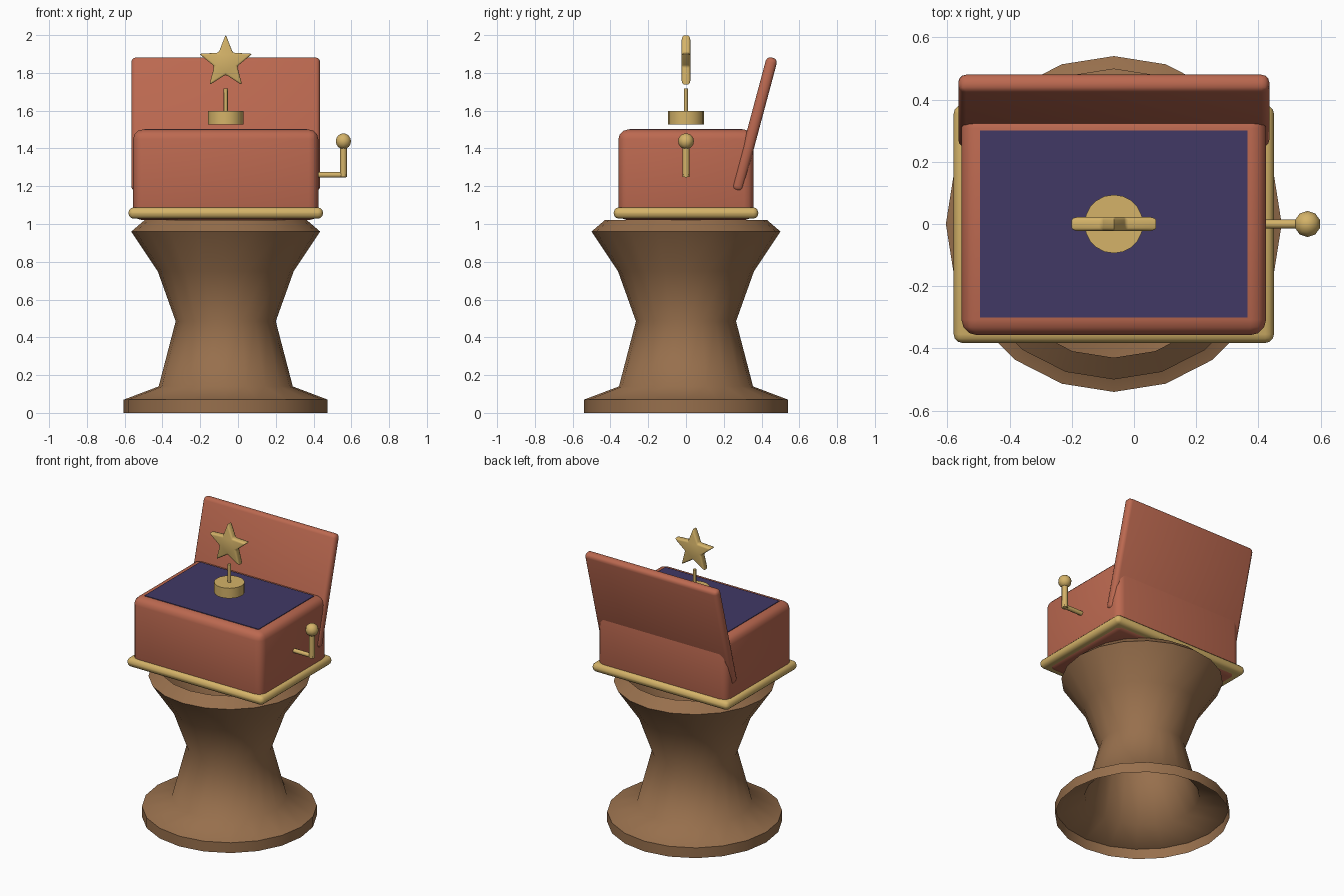
import bpy, bmesh, math
from mathutils import Vector

if "Cube" in bpy.data.objects:
    bpy.data.objects.remove(bpy.data.objects["Cube"])

CX = -0.065  # centre line of the box and pedestal


def material(name, rgb):
    m = bpy.data.materials.new(name)
    m.diffuse_color = (*rgb, 1)
    m.use_nodes = True
    m.node_tree.nodes["Principled BSDF"].inputs["Base Color"].default_value = m.diffuse_color
    return m


WOOD = material("brown wood", (0.31, 0.16, 0.073))
RED = material("terracotta red", (0.50, 0.14, 0.08))
GOLD = material("gold", (0.66, 0.45, 0.14))
NAVY = material("navy velvet", (0.052, 0.04, 0.13))


def finish(ob, name, mat, bevel=0, segments=2, angle=40):
    ob.name = name
    ob.data.materials.append(mat)
    bpy.ops.object.select_all(action='DESELECT')
    ob.select_set(True)
    bpy.context.view_layer.objects.active = ob
    if bevel:
        b = ob.modifiers.new("bevel", 'BEVEL')
        b.width, b.segments = bevel, segments
        bpy.ops.object.modifier_apply(modifier="bevel")
    bpy.ops.object.shade_smooth_by_angle(angle=math.radians(angle))
    return ob


def box(name, mat, loc, size, bevel=0, segments=2, tilt=0):
    bpy.ops.mesh.primitive_cube_add(size=1, location=loc)
    ob = bpy.context.object
    ob.scale = size
    bpy.ops.object.transform_apply(location=False, rotation=False, scale=True)
    ob.rotation_euler.x = tilt
    return finish(ob, name, mat, bevel, segments)


def rod(name, mat, a, b, r, sides):
    a, b = Vector(a), Vector(b)
    bpy.ops.mesh.primitive_cylinder_add(vertices=sides, radius=r, depth=(b - a).length,
                                        location=(a + b) / 2)
    ob = bpy.context.object
    ob.rotation_euler = (b - a).to_track_quat('Z', 'Y').to_euler()
    return finish(ob, name, mat, angle=50)


def from_bmesh(bm, name):
    me = bpy.data.meshes.new(name)
    bm.to_mesh(me)
    bm.free()
    ob = bpy.data.objects.new(name, me)
    bpy.context.collection.objects.link(ob)
    return ob


# Pedestal: open turned shell with 20 sides
PROFILE = [(0.54, 0), (0.54, 0.07), (0.355, 0.14), (0.265, 0.485),
           (0.36, 0.75), (0.50, 0.96), (0.43, 1.02)]
SIDES = 20
bm = bmesh.new()
rings = [[bm.verts.new((r * math.cos(i * math.tau / SIDES), r * math.sin(i * math.tau / SIDES), z))
          for i in range(SIDES)] for r, z in PROFILE]
for lo, hi in zip(rings, rings[1:]):
    for i in range(SIDES):
        j = (i + 1) % SIDES
        bm.faces.new((lo[i], lo[j], hi[j], hi[i]))
pedestal = from_bmesh(bm, "pedestal")
pedestal.location.x = CX
finish(pedestal, "pedestal", WOOD, angle=60)

# Box, gold trim, velvet top and open lid
box("box_body", RED, (CX, 0, 1.26), (0.98, 0.715, 0.48), 0.05, 3)
box("trim", GOLD, (CX, 0, 1.058), (1.03, 0.765, 0.06), 0.028, 3)
box("velvet", NAVY, (CX, 0, 1.50), (0.86, 0.60, 0.008))
box("lid", RED, (CX, 0.363, 1.528), (1.0, 0.06, 0.73), 0.025, 3, tilt=-math.radians(15))

# Crank on the right side
rod("crank_shaft", GOLD, (0.40, 0, 1.26), (0.572, 0, 1.26), 0.015, 8)
rod("crank_arm", GOLD, (0.558, 0, 1.25), (0.558, 0, 1.42), 0.019, 8)
bpy.ops.mesh.primitive_uv_sphere_add(segments=10, ring_count=8, radius=0.042,
                                     location=(0.558, 0, 1.438))
finish(bpy.context.object, "crank_knob", GOLD, angle=180)

# Ornament: round base, thin stem and star
rod("ornament_base", GOLD, (CX, 0, 1.528), (CX, 0, 1.597), 0.094, 20)
rod("ornament_stem", GOLD, (CX, 0, 1.59), (CX, 0, 1.718), 0.011, 8)
bm = bmesh.new()
pts = []
for i in range(10):
    r = 0.148 if i % 2 == 0 else 0.064
    a = i * math.pi / 5
    pts.append(bm.verts.new((r * math.sin(a), -0.023, r * math.cos(a))))
front = bm.faces.new(pts)
new = bmesh.ops.extrude_face_region(bm, geom=[front])["geom"]
bmesh.ops.translate(bm, vec=(0, 0.046, 0), verts=[v for v in new if isinstance(v, bmesh.types.BMVert)])
bmesh.ops.recalc_face_normals(bm, faces=bm.faces)
star = from_bmesh(bm, "star")
star.location = (CX, 0, 1.855)
finish(star, "star", GOLD, 0.01, 2, angle=50)
